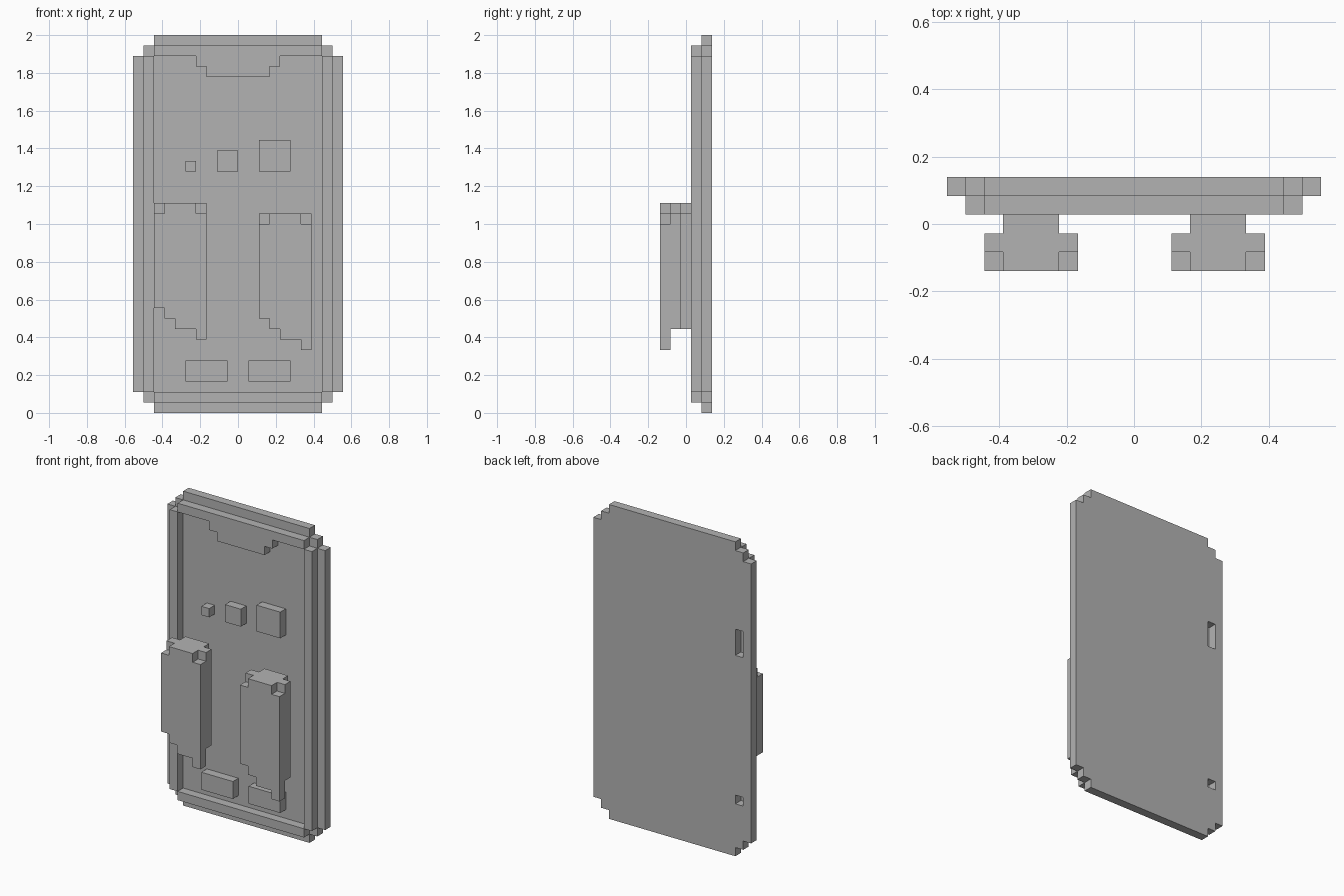
import bpy
from math import pi
from mathutils import Matrix

U = 2 / 36  # one grid cell

if "Cube" in bpy.data.objects:
    bpy.data.objects.remove(bpy.data.objects["Cube"], do_unlink=True)

grey = bpy.data.materials.new("plain_grey")
grey.use_nodes = True
colour = (0.45, 0.45, 0.45, 1)
grey.diffuse_color = colour
grey.node_tree.nodes["Principled BSDF"].inputs["Base Color"].default_value = colour


def slab(name, outlines, layer, depth=1):
    """Extrude outlines (cells in x, z; inner ones become holes) from a depth layer backwards."""
    curve = bpy.data.curves.new(name + "_outline", 'CURVE')
    curve.dimensions = '2D'
    curve.fill_mode = 'BOTH'
    curve.extrude = depth * U / 2
    for points in outlines:
        spline = curve.splines.new('POLY')
        spline.points.add(len(points) - 1)
        for p, (x, z) in zip(spline.points, points):
            p.co = ((x - 10) * U, z * U, 0, 1)
        spline.use_cyclic_u = True
        spline.use_smooth = False
    helper = bpy.data.objects.new(name + "_helper", curve)
    mesh = bpy.data.meshes.new_from_object(helper)
    bpy.data.objects.remove(helper)
    bpy.data.curves.remove(curve)
    # Stand the flat shape upright at its depth
    y = (layer + depth / 2 - 2.5) * U
    mesh.transform(Matrix.Translation((0, y, 0)) @ Matrix.Rotation(pi / 2, 4, 'X'))
    mesh.name = name
    mesh.materials.clear()
    mesh.materials.append(grey)
    for f in mesh.polygons:
        f.use_smooth = False
        f.material_index = 0
    obj = bpy.data.objects.new(name, mesh)
    bpy.context.scene.collection.objects.link(obj)
    return obj


def rect(x0, x1, z0, z1):
    return [(x0, z0), (x1, z0), (x1, z1), (x0, z1)]


def mirrored(half):
    """Close a right-hand half outline with its mirror image."""
    return half + [(20 - x, z) for x, z in reversed(half)]


# Back panel with stepped corners and two small openings
panel = mirrored([(18, 0), (18, 1), (19, 1), (19, 2), (20, 2),
                  (20, 34), (19, 34), (19, 35), (18, 35), (18, 36)])
slab("back_panel", [panel, rect(1, 2, 23, 26), rect(1, 2, 6, 7)], 4)

# Raised frame around the front, with a stepped notch at the top
slab("frame_right", [rect(1, 2, 2, 34)], 3)
slab("frame_left", [rect(18, 19, 2, 34)], 3)
slab("frame_bottom", [rect(2, 18, 1, 2)], 3)
slab("frame_top", [mirrored([(13, 32), (13, 33), (14, 33), (14, 34), (18, 34), (18, 35)])], 3)

# Small raised blocks on the front
for name, cells in {"small_block": (5, 6, 23, 24), "medium_block": (8, 10, 23, 25),
                    "large_block": (12, 15, 23, 26), "lower_right_block": (5, 9, 3, 5),
                    "lower_left_block": (11, 15, 3, 5)}.items():
    slab(name, [rect(*cells)], 3)

# Two long projecting pieces: stepped front plate, middle plate and stem
for side, x, z in (("right", 2, 7), ("left", 12, 6)):
    front = [(0, 3), (1, 3), (1, 2), (2, 2), (2, 1), (4, 1), (4, 0), (5, 0),
             (5, 12), (4, 12), (4, 13), (1, 13), (1, 12), (0, 12)]
    middle = [(0, 3), (1, 3), (1, 2), (5, 2), (5, 13), (0, 13)]
    stem = rect(1, 4, 2, 13)
    for layer, (part, shape) in enumerate((("front", front), ("middle", middle), ("stem", stem))):
        slab(f"{side}_grip_{part}", [[(x + a, z + b) for a, b in shape]], layer)
